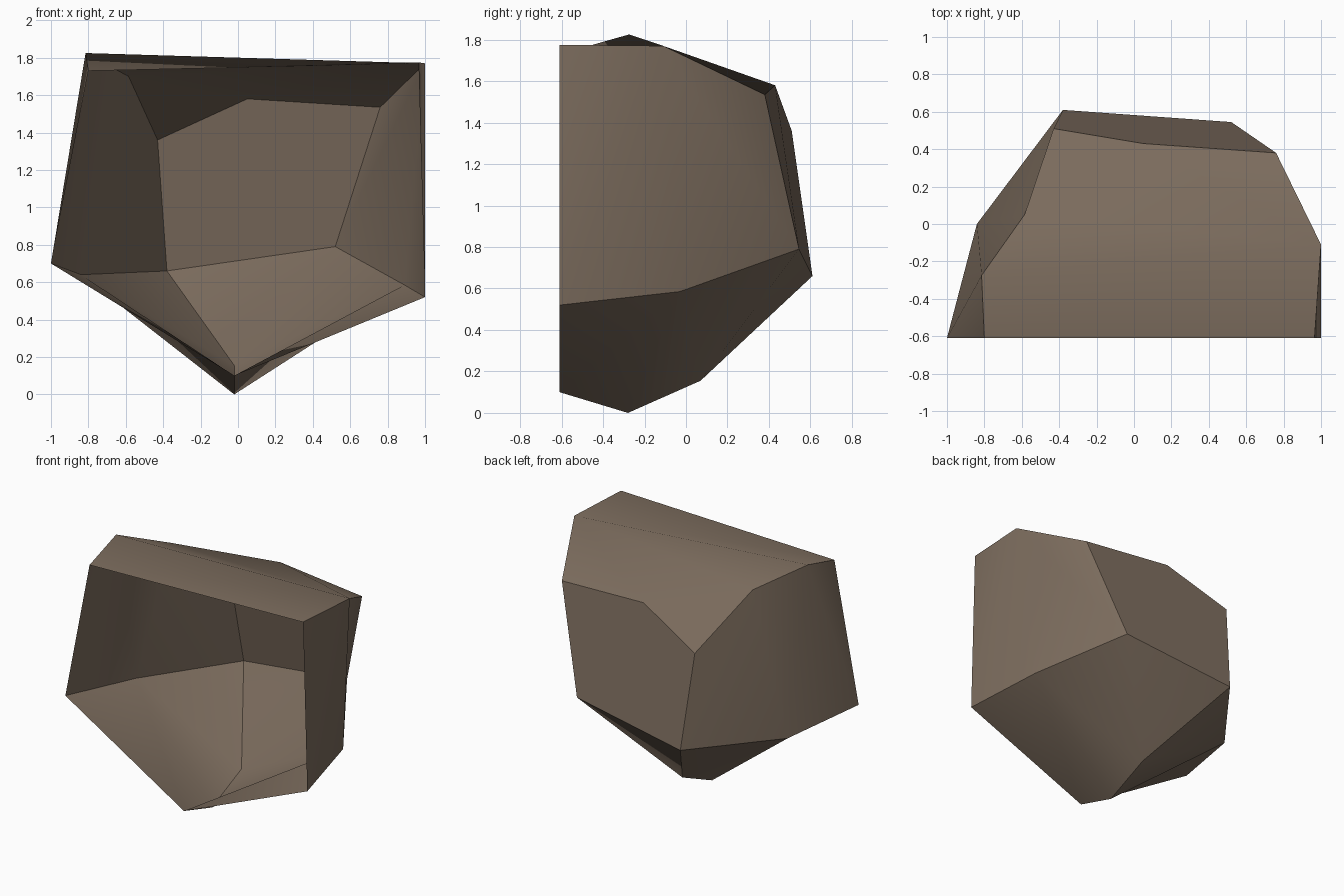
import bpy, bmesh, math

if "Cube" in bpy.data.objects:
    bpy.data.objects.remove(bpy.data.objects["Cube"])

# Corner points of the boulder shell, which is open at the front (y = -0.61)
corners = {
    # rim of the open front
    "a": (-0.80, -0.61, 1.73), "b": (0.965, -0.61, 1.775), "c": (1.0, -0.61, 0.52),
    "d": (-0.02, -0.61, 0.10), "e": (-1.0, -0.61, 0.70),
    # crown
    "f": (-0.815, -0.275, 1.825), "g": (1.0, -0.11, 1.77), "h": (-0.585, 0.05, 1.70),
    # back facet
    "i": (-0.43, 0.51, 1.36), "j": (0.05, 0.43, 1.58), "k": (0.76, 0.38, 1.535),
    "l": (0.52, 0.545, 0.79), "m": (-0.38, 0.61, 0.66),
    # lower sides and underside
    "n": (-0.84, 0.0, 0.64), "o": (0.89, -0.03, 0.585),
    "p": (-0.02, -0.28, 0.0), "q": (-0.02, 0.07, 0.155),
}
facets = [
    "abgf", "fgkjih",                                # crown
    "ijklm",                                         # back
    "afe", "efn", "fhimn",                           # left
    "bcg", "cog", "golk",                            # right
    "lmq", "mnq", "olq", "npq", "opq",               # underside
    "dnp", "dpo", "den", "dco",                      # underside near the rim
]

# Boulder
bm = bmesh.new()
verts = {name: bm.verts.new(co) for name, co in corners.items()}
for facet in facets:
    bm.faces.new([verts[name] for name in facet])
bmesh.ops.recalc_face_normals(bm, faces=bm.faces[:])
bm.faces.ensure_lookup_table()
if bm.faces[0].normal.z < 0:
    bmesh.ops.reverse_faces(bm, faces=bm.faces[:])
mesh = bpy.data.meshes.new("boulder")
bm.to_mesh(mesh)
bm.free()
boulder = bpy.data.objects.new("boulder", mesh)
bpy.context.collection.objects.link(boulder)

# Brown stone
stone = bpy.data.materials.new("brown stone")
stone.diffuse_color = (0.20, 0.15, 0.11, 1)
stone.use_nodes = True
stone.node_tree.nodes["Principled BSDF"].inputs["Base Color"].default_value = stone.diffuse_color
mesh.materials.append(stone)

# Soft facets with hard edges between the main planes
bpy.context.view_layer.objects.active = boulder
boulder.select_set(True)
bpy.ops.object.shade_smooth_by_angle(angle=math.radians(40))
